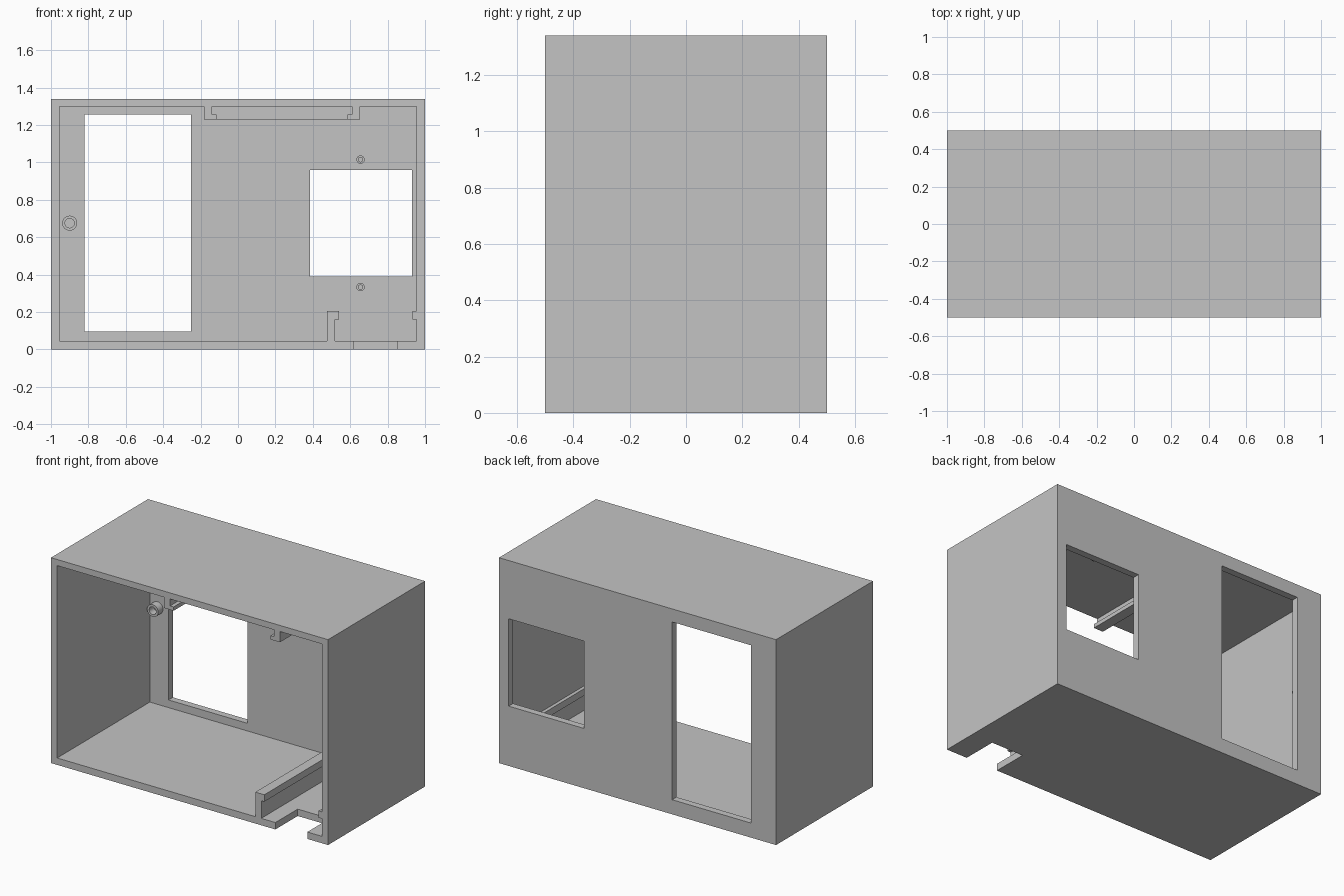
import bpy, bmesh, math

W, D, H = 1.0, 0.5, 1.34      # half width, half depth, full height
T = 0.045                     # wall thickness
IN_X, CEIL, BACK = W - T, H - T + 0.005, D - T

if "Cube" in bpy.data.objects:
    bpy.data.objects.remove(bpy.data.objects["Cube"])

grey = bpy.data.materials.new("light grey plastic")
grey.use_nodes = True
grey.diffuse_color = (0.55, 0.55, 0.55, 1)
grey.node_tree.nodes["Principled BSDF"].inputs["Base Color"].default_value = grey.diffuse_color


def make(name, bm):
    bmesh.ops.recalc_face_normals(bm, faces=bm.faces)
    mesh = bpy.data.meshes.new(name)
    bm.to_mesh(mesh)
    bm.free()
    mesh.materials.append(grey)
    obj = bpy.data.objects.new(name, mesh)
    bpy.context.collection.objects.link(obj)
    return obj


def extrude(name, profile, y0, y1):
    """Sweep an (x, z) outline from y0 to y1."""
    bm = bmesh.new()
    face = bm.faces.new([bm.verts.new((x, y0, z)) for x, z in profile])
    geo = bmesh.ops.extrude_face_region(bm, geom=[face])["geom"]
    verts = [v for v in geo if isinstance(v, bmesh.types.BMVert)]
    bmesh.ops.translate(bm, verts=verts, vec=(0, y1 - y0, 0))
    return make(name, bm)


def box(name, x0, x1, y0, y1, z0, z1):
    return extrude(name, [(x0, z0), (x1, z0), (x1, z1), (x0, z1)], y0, y1)


def cut(target, cutter):
    cutter.hide_render = True
    mod = target.modifiers.new(cutter.name, 'BOOLEAN')
    mod.operation, mod.solver, mod.object = 'DIFFERENCE', 'EXACT', cutter
    bpy.context.view_layer.objects.active = target
    bpy.ops.object.modifier_apply(modifier=mod.name)
    bpy.data.objects.remove(cutter)


def boss(name, x, z, outer, inner, length):
    """Hollow screw post standing on the back wall."""
    bm = bmesh.new()
    ring = [(outer, BACK), (outer, BACK - length), (inner, BACK - length), (inner, BACK)]
    verts = [bm.verts.new((x + r, y, z)) for r, y in ring]
    edges = [bm.edges.new((verts[i], verts[(i + 1) % 4])) for i in range(4)]
    bmesh.ops.spin(bm, geom=verts + edges, cent=(x, 0, z), axis=(0, 1, 0),
                   angle=2 * math.pi, steps=32)
    bmesh.ops.remove_doubles(bm, verts=bm.verts, dist=0.0001)
    obj = make(name, bm)
    bpy.ops.object.select_all(action='DESELECT')
    obj.select_set(True)
    bpy.context.view_layer.objects.active = obj
    bpy.ops.object.shade_smooth_by_angle()


def hook_rail(name, x, z_root, z_tip, web, lip, lip_height, y1):
    """L-shaped rail; the signs of web and lip set the way it faces."""
    z_lip = z_tip - lip_height
    extrude(name, [(x, z_root), (x, z_tip), (x + lip, z_tip), (x + lip, z_lip),
                   (x + web, z_lip), (x + web, z_root)], -D, y1)


# Housing: open at the front, two windows in the back, a notch in the floor
housing = box("housing", -W, W, -D, D, 0, H)
cut(housing, box("cavity", -IN_X, IN_X, -D - 0.1, BACK, T, CEIL))
cut(housing, box("tall_window", -0.82, -0.25, BACK - 0.1, D + 0.1, 0.095, 1.255))
cut(housing, box("square_window", 0.385, 0.93, BACK - 0.1, D + 0.1, 0.39, 0.96))
cut(housing, box("floor_notch", 0.62, 0.85, -D - 0.1, -0.27, -0.1, T + 0.05))

# Floor slot: hooked rail and the matching lip on the side wall
hook_rail("floor_rail", 0.475, T, 0.205, 0.043, 0.065, 0.045, BACK)
box("wall_lip", 0.932, IN_X, -D, BACK, 0.16, 0.205)

# Ceiling slot: two facing hooked rails and an end stop
STOP = 0.28
hook_rail("ceiling_rail_right", -0.183, CEIL, 1.23, 0.043, 0.068, -0.025, STOP)
hook_rail("ceiling_rail_left", 0.653, CEIL, 1.23, -0.043, -0.068, -0.025, STOP)
box("ceiling_stop", -0.183, 0.653, STOP, STOP + T, 1.23, CEIL)

# Screw posts
boss("large_post", -0.9, 0.675, 0.04, 0.025, 0.05)
for label, z in (("upper", 1.015), ("lower", 0.333)):
    boss(label + "_small_post", 0.655, z, 0.022, 0.012, 0.05)
